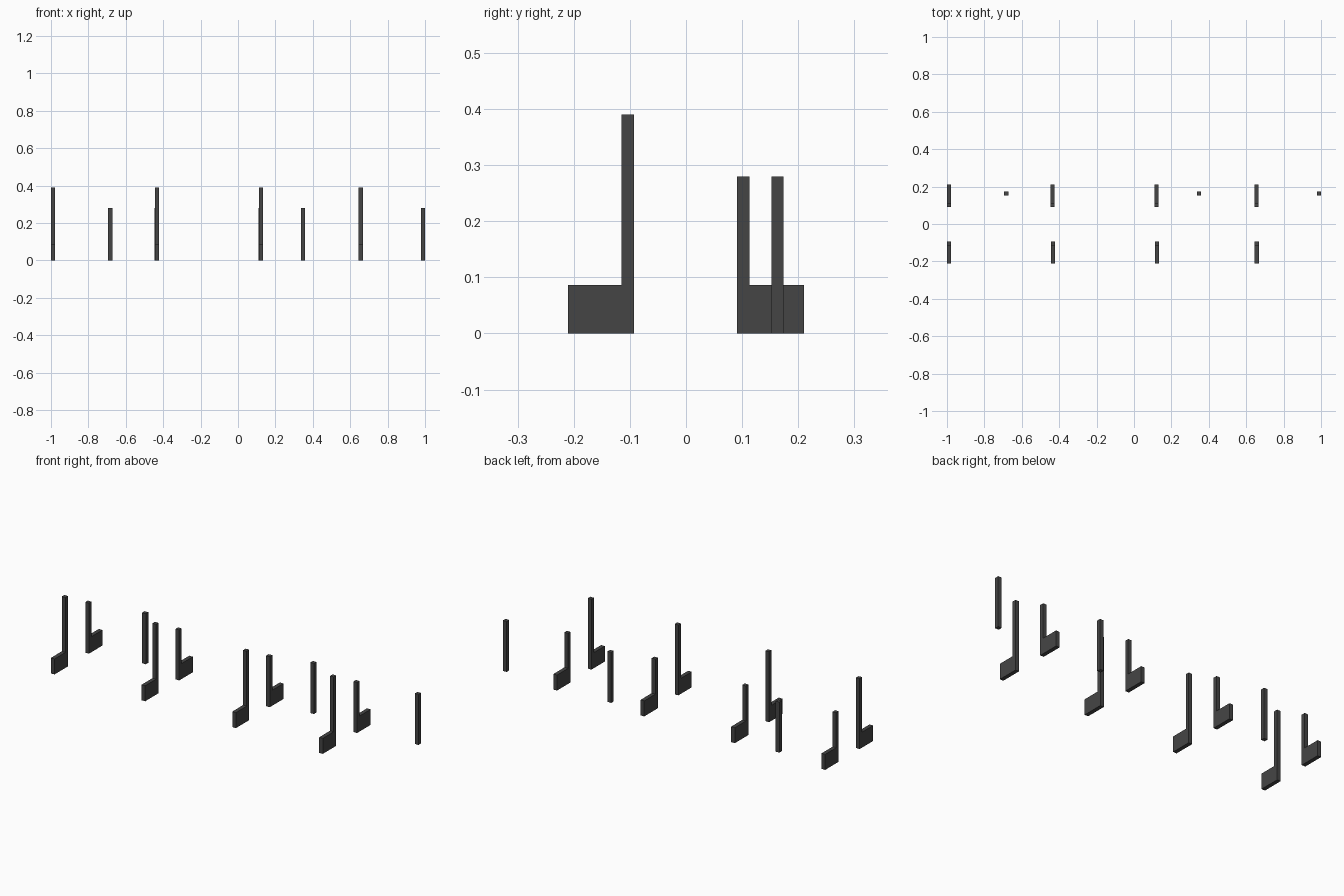
import bpy, bmesh

if "Cube" in bpy.data.objects:
    bpy.data.objects.remove(bpy.data.objects["Cube"])

W = 0.022  # thickness of every bar

dark = bpy.data.materials.new("dark_grey")
dark.diffuse_color = (0.06, 0.06, 0.06, 1)
dark.use_nodes = True
dark.node_tree.nodes["Principled BSDF"].inputs["Base Color"].default_value = dark.diffuse_color


def extrude_profile(name, x, profile):
    """Extrude a (y, z) outline along x, centred on x."""
    bm = bmesh.new()
    face = bm.faces.new([bm.verts.new((x - W / 2, y, z)) for y, z in profile])
    ext = bmesh.ops.extrude_face_region(bm, geom=[face])
    verts = [v for v in ext["geom"] if isinstance(v, bmesh.types.BMVert)]
    bmesh.ops.translate(bm, verts=verts, vec=(W, 0, 0))
    bmesh.ops.recalc_face_normals(bm, faces=bm.faces)
    mesh = bpy.data.meshes.new(name)
    bm.to_mesh(mesh)
    bm.free()
    mesh.materials.append(dark)
    obj = bpy.data.objects.new(name, mesh)
    bpy.context.collection.objects.link(obj)


def leg_profile(inner, outer, height, foot=0.086):
    """L shape: upright at the inner y, foot reaching to the outer y."""
    s = 1 if outer > inner else -1
    post = inner + s * W
    return [(inner, 0), (outer, 0), (outer, foot), (post, foot),
            (post, height), (inner, height)]


# Tall front legs, with feet pointing forward
for x in (-0.989, -0.433, 0.123, 0.656):
    extrude_profile("front_leg", x, leg_profile(-0.093, -0.21, 0.39))

# Shorter back legs, with feet pointing backward
for x in (-0.989, -0.435, 0.120, 0.655):
    extrude_profile("back_leg", x, leg_profile(0.091, 0.21, 0.28))

# Plain single posts
for x in (-0.683, 0.348, 0.989):
    extrude_profile("single_post", x,
                    [(0.152, 0), (0.174, 0), (0.174, 0.28), (0.152, 0.28)])
